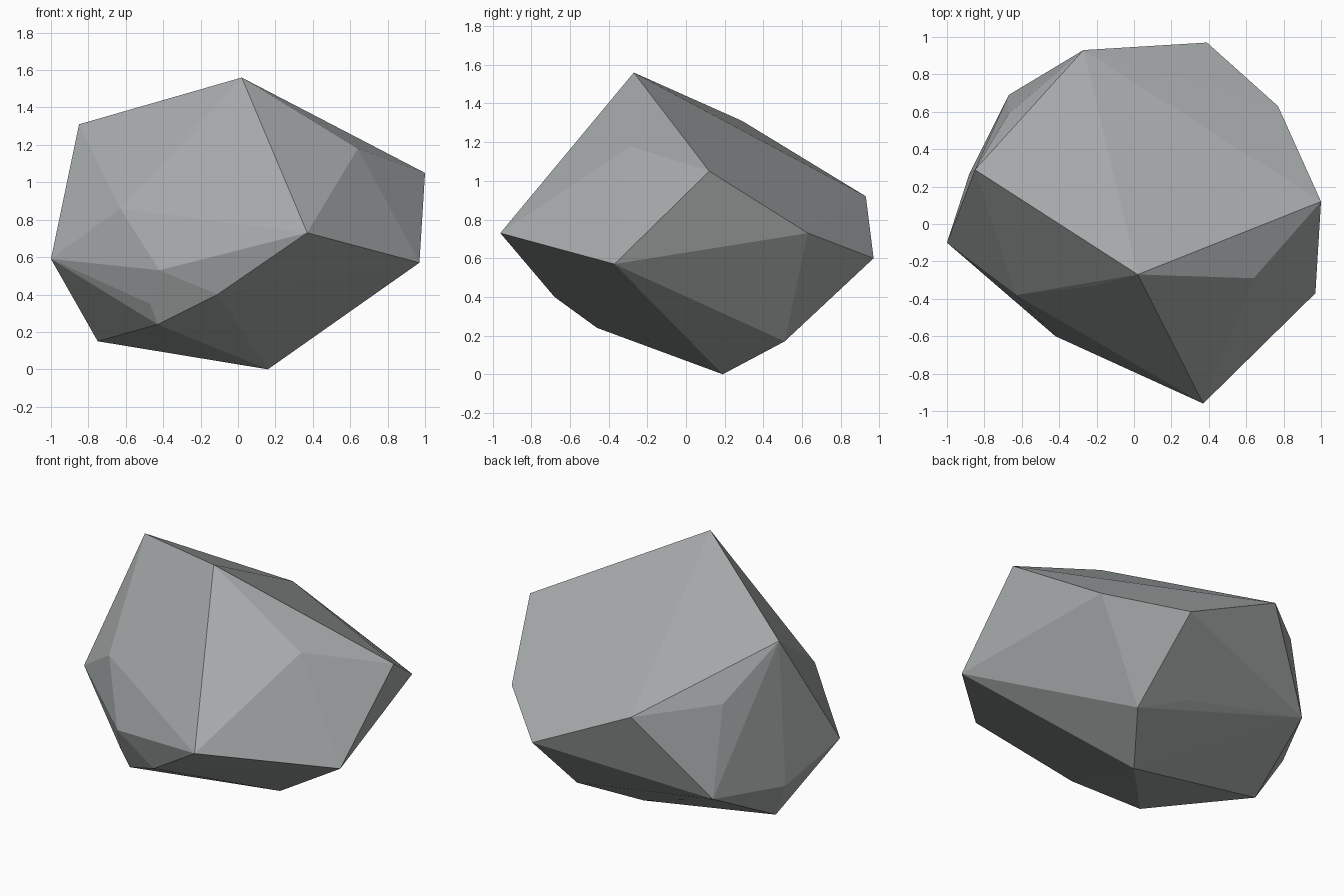
import bpy
import bmesh

# Remove the default cube only
default_cube = bpy.data.objects.get("Cube")
if default_cube:
    bpy.data.objects.remove(default_cube, do_unlink=True)


def make_material(name, colour):
    material = bpy.data.materials.new(name)
    material.use_nodes = True
    material.diffuse_color = colour
    shader = material.node_tree.nodes["Principled BSDF"]
    shader.inputs["Base Color"].default_value = colour
    shader.inputs["Roughness"].default_value = 0.9
    return material


def make_faceted_stone(name, corners, material):
    """Wrap the corner points in a convex, flat-faced skin."""
    bm = bmesh.new()
    for corner in corners:
        bm.verts.new(corner)
    hull = bmesh.ops.convex_hull(bm, input=bm.verts[:])
    # Drop any corner that ended up inside the skin
    loose = [v for v in bm.verts if not v.link_faces]
    bmesh.ops.delete(bm, geom=loose, context="VERTS")
    bmesh.ops.recalc_face_normals(bm, faces=bm.faces[:])
    for face in bm.faces:
        face.smooth = False
    mesh = bpy.data.meshes.new(name)
    bm.to_mesh(mesh)
    bm.free()
    mesh.materials.append(material)
    stone = bpy.data.objects.new(name, mesh)
    bpy.context.collection.objects.link(stone)
    return stone


# Corners of the upper slopes
crown = [
    (.02, -.27, 1.56), (-.85, .29, 1.31), (-.2, -.33, 1.29),
    (.64, -.29, 1.18), (1, .12, 1.05), (-.67, .59, .98),
    (-.27, .93, .92), (-.63, -.38, .86),
]

# Corners around the widest part
waist = [
    (.37, -.96, .73), (.77, .63, .73), (.39, .97, .6),
    (-1, -.1, .59), (.97, -.37, .57), (-.42, -.6, .53),
]

# Corners of the underside
base = [
    (-.67, .69, .42), (-.88, .27, .4), (-.11, -.68, .4),
    (-.47, -.49, .35), (.12, .61, .28), (-.43, -.46, .24),
    (.4, .51, .17), (-.75, .18, .15), (.16, .19, 0),
]

stone_grey = make_material("stone grey", (.39, .41, .41, 1))
make_faceted_stone("rock", crown + waist + base, stone_grey)
